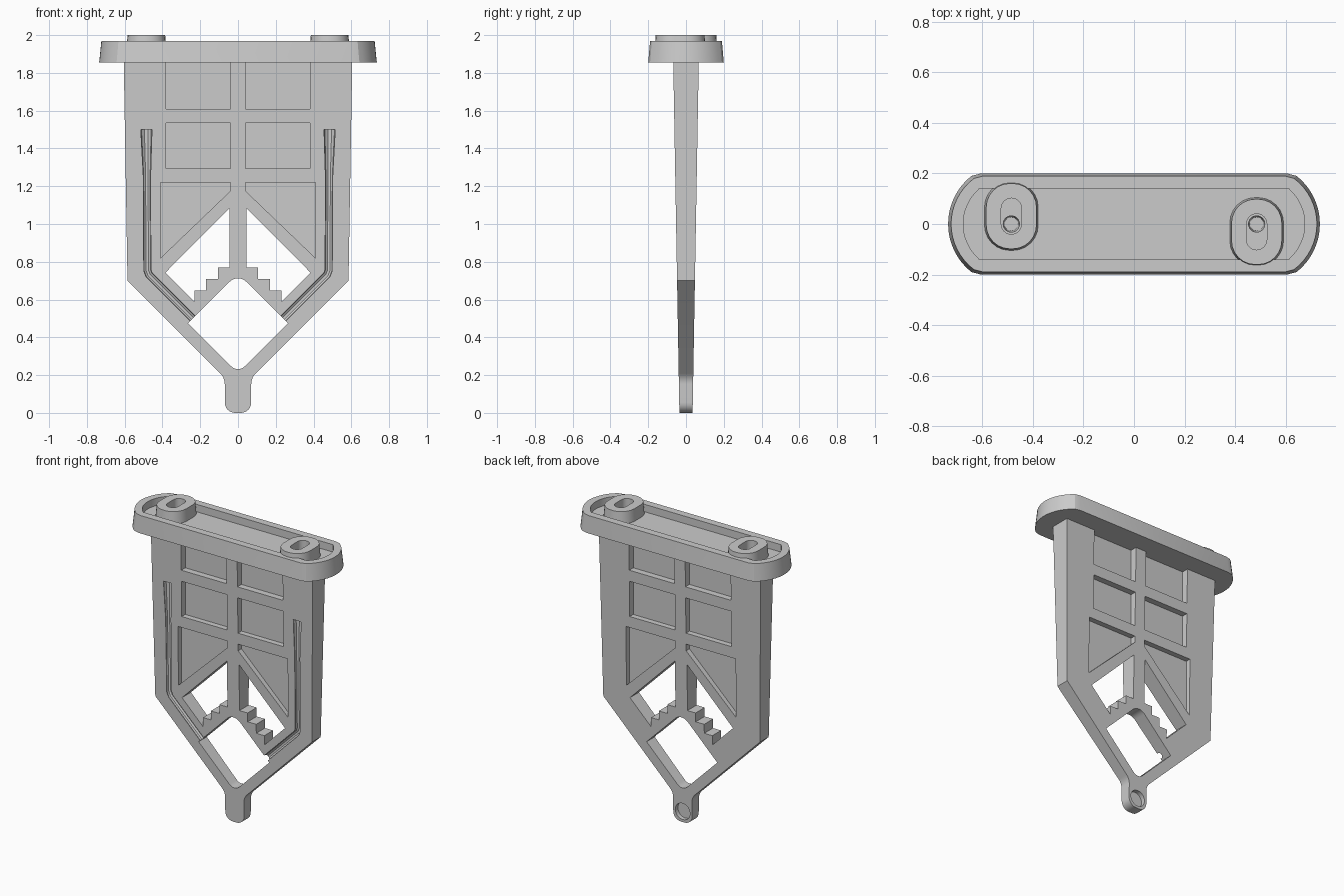
import bpy, bmesh, math
from mathutils import Vector

cube = bpy.data.objects.get("Cube")
if cube:
    bpy.data.objects.remove(cube, do_unlink=True)

CAP_BOTTOM, CAP_TOP, FLOOR = 1.855, 1.97, 1.92


def rounded(points, steps=6):
    """Outline from (u, v[, radius]) corners, with arcs where a radius is given."""
    out = []
    for i, p in enumerate(points):
        c = Vector(p[:2])
        if len(p) < 3:
            out.append(c)
            continue
        a = (Vector(points[i - 1][:2]) - c).normalized()
        b = (Vector(points[(i + 1) % len(points)][:2]) - c).normalized()
        half = a.angle(b) / 2
        centre = c + (a + b).normalized() * p[2] / math.sin(half)
        start = c + a * p[2] / math.tan(half) - centre
        end = c + b * p[2] / math.tan(half) - centre
        total = start.angle(end)
        for k in range(steps + 1):
            t = k / steps
            out.append(centre + (start * math.sin((1 - t) * total)
                                 + end * math.sin(t * total)) / math.sin(total))
    return out


def mirrored(half):
    """Close a right-hand half outline across the vertical axis."""
    return half + [(-p[0], *p[1:]) for p in reversed(half)]


def rect(w, h, r):
    return rounded([(w, h, r), (-w, h, r), (-w, -h, r), (w, -h, r)])


def prism(name, outline, lo, hi, upright=False, top=(1, 1), at=(0, 0)):
    """Extrude along y, or along z when upright; top scales the far end."""
    bm = bmesh.new()
    rings = []
    for d, s in ((lo, (1, 1)), (hi, top)):
        ring = []
        for u, v in outline:
            u, v = u * s[0] + at[0], v * s[1] + at[1]
            ring.append(bm.verts.new((u, v, d) if upright else (u, d, v)))
        rings.append(ring)
        bm.faces.new(ring)
    n = len(outline)
    for i in range(n):
        j = (i + 1) % n
        bm.faces.new((rings[0][i], rings[0][j], rings[1][j], rings[1][i]))
    bmesh.ops.recalc_face_normals(bm, faces=bm.faces)
    mesh = bpy.data.meshes.new(name)
    bm.to_mesh(mesh)
    bm.free()
    ob = bpy.data.objects.new(name, mesh)
    bpy.context.collection.objects.link(ob)
    return ob


def activate(ob):
    bpy.ops.object.select_all(action='DESELECT')
    ob.select_set(True)
    bpy.context.view_layer.objects.active = ob


def cut(ob, cutters):
    for c in cutters:
        c.hide_render = True
        activate(ob)
        mod = ob.modifiers.new("cut", 'BOOLEAN')
        mod.operation, mod.solver, mod.object = 'DIFFERENCE', 'EXACT', c
        bpy.ops.object.modifier_apply(modifier=mod.name)
    for c in cutters:
        bpy.data.objects.remove(c, do_unlink=True)


def half_depth(z):
    return 0.035 + 0.0175 * z


# Blade: tapered pointed plate with a short rounded tip
blade = prism("blade", rounded(mirrored(
    [(0.605, 1.87), (0.585, 0.70), (0.07, 0.185, 0.08), (0.07, 0, 0.055)])), -1, 1)
for v in blade.data.vertices:
    v.co.y *= half_depth(v.co.z)

# Recessed panels on both faces and the stepped window, on both sides
panels = [
    [(0.04, 1.9), (0.38, 1.9), (0.38, 1.61), (0.04, 1.61)],
    [(0.04, 1.535), (0.38, 1.535), (0.38, 1.295), (0.04, 1.295)],
    [(0.04, 1.22), (0.41, 1.22), (0.41, 0.82), (0.04, 1.175)],
]
window = [(0.045, 1.083), (0.385, 0.742), (0.229, 0.586), (0.229, 0.649),
          (0.169, 0.649), (0.169, 0.71), (0.106, 0.71), (0.106, 0.77), (0.045, 0.77)]
cutters = []
for side in (1, -1):
    for outline in panels:
        flipped = [(side * x, z) for x, z in outline]
        for face in (1, -1):
            cutters.append(prism("panel_cutter", flipped, face * 0.02, face * 0.3))
    cutters.append(prism("window_cutter", [(side * x, z) for x, z in window], -0.3, 0.3))

# Lower diamond opening and the round recess behind the tip
cutters.append(prism("diamond_cutter", rounded(
    [(0, 0.739, 0.065), (0.264, 0.475), (0, 0.211, 0.05), (-0.264, 0.475)]), -0.3, 0.3))
cutters.append(prism("tip_cutter", rect(0.055, 0.055, 0.0545), 0.008, 0.3, at=(0, 0.072)))


# Front channels: flared at the top, bending in to the diamond opening
def channel(side):
    path = [(0.485, 1.5, 1.5), (0.482, 1.25, 1), (0.48, 0.755, 1),
            (0.47, 0.73, 1), (0.2, 0.46, 1)]
    curve = bpy.data.curves.new("channel_cutter", 'CURVE')
    curve.dimensions = '3D'
    curve.bevel_depth = 0.021
    curve.bevel_resolution = 3
    curve.use_fill_caps = True
    spline = curve.splines.new('POLY')
    spline.points.add(len(path) - 1)
    for point, (x, z, r) in zip(spline.points, path):
        point.co = (side * x, 0.006 - half_depth(z), z, 1)
        point.radius = r
    ob = bpy.data.objects.new("channel_cutter", curve)
    bpy.context.collection.objects.link(ob)
    activate(ob)
    bpy.ops.object.convert(target='MESH')
    ob = bpy.context.object
    bm = bmesh.new()
    bm.from_mesh(ob.data)
    bmesh.ops.remove_doubles(bm, verts=bm.verts, dist=0.0001)
    bmesh.ops.recalc_face_normals(bm, faces=bm.faces)
    bm.to_mesh(ob.data)
    bm.free()
    return ob


cutters += [channel(1), channel(-1)]
cut(blade, cutters)


# Cap: long plate with bowed ends, drafted sides and a shallow tray
def bowed(centre, radius, height, corner):
    sweep = math.asin(height * 0.95 / radius)
    arc = [(centre + radius * math.cos(a), radius * math.sin(a))
           for a in (sweep * (1 - k / 8) for k in range(17))]
    right = [(corner, height)] + arc + [(corner, -height)]
    return right + [(-x, y) for x, y in reversed(right)]


cap = prism("cap", bowed(0.493, 0.242, 0.2, 0.605), CAP_BOTTOM, CAP_TOP, True, (0.984, 0.95))
cut(cap, [prism("tray_cutter", bowed(0.492, 0.183, 0.14, 0.612), FLOOR, 2.1, True)])

# Bosses with slotted tops, and screw bores running down into the blade
parts = [blade, cap]
for side, name in ((1, "left_boss"), (-1, "right_boss")):
    x, y = side * 0.485, -side * 0.031
    boss = prism(name, rect(0.107, 0.136, 0.1), FLOOR - 0.01, 2.0, True, (0.93, 0.95), (x, y))
    parts.append(boss)
    for ob in (boss, cap):
        cut(ob, [prism("slot_cutter", rect(0.04, 0.071, 0.0395), 1.93, 2.1, True, at=(x, y))])
    for ob in (boss, cap, blade):
        cut(ob, [prism("bore_cutter", rect(0.027, 0.027, 0.0265), 1.65, 2.1, True,
                       (1.3, 1.3), (x, 0))])

for ob in parts:
    activate(ob)
    bpy.ops.object.shade_smooth_by_angle(angle=math.radians(25))
